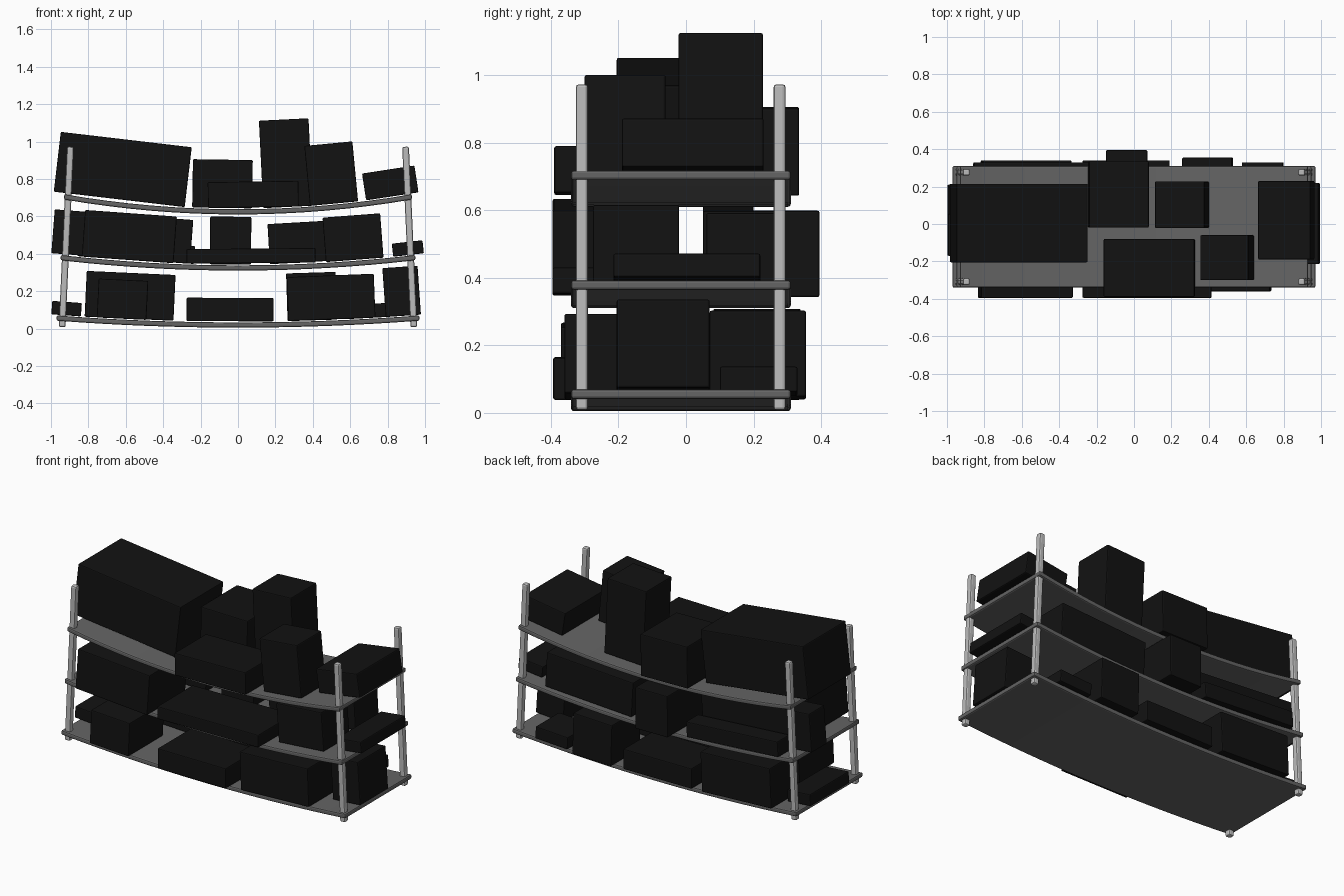
import bpy, bmesh, math
from mathutils import Matrix, Vector

if "Cube" in bpy.data.objects:
    bpy.data.objects.remove(bpy.data.objects["Cube"])


def material(name, v):
    m = bpy.data.materials.new(name)
    m.diffuse_color = (v, v, v, 1)
    m.use_nodes = True
    m.node_tree.nodes["Principled BSDF"].inputs["Base Color"].default_value = m.diffuse_color
    return m


BLACK = material("box_black", 0.006)
DARK = material("shelf_grey", 0.13)
LIGHT = material("post_grey", 0.5)

# shelf name: (half length, top height at the middle, sag)
SHELVES = {"bottom": (0.97, 0.033, 0.037),
           "middle": (0.948, 0.338, 0.055),
           "top": (0.93, 0.638, 0.08)}
THICK = 0.028


def surface_z(shelf, x):
    half, z, sag = SHELVES[shelf]
    return z + sag * (x / half) ** 2


def bevelled_box(name, size, matrix, mat, bevel, cuts=0, bend=None):
    bm = bmesh.new()
    bmesh.ops.create_cube(bm, size=1)
    bmesh.ops.scale(bm, vec=size, verts=bm.verts)
    if cuts:
        edges = [e for e in bm.edges
                 if abs(e.verts[0].co.x - e.verts[1].co.x) > 1e-4]
        bmesh.ops.subdivide_edges(bm, edges=edges, cuts=cuts, use_grid_fill=True)
    bmesh.ops.transform(bm, matrix=matrix, verts=bm.verts)
    if bend:
        for v in bm.verts:
            v.co.z += bend(v.co.x)
    mesh = bpy.data.meshes.new(name)
    bm.to_mesh(mesh)
    bm.free()
    ob = bpy.data.objects.new(name, mesh)
    bpy.context.collection.objects.link(ob)
    mesh.materials.append(mat)
    mod = ob.modifiers.new("bevel", 'BEVEL')
    mod.width, mod.segments = bevel, 2
    mod.limit_method = 'ANGLE'
    return ob


# sagging shelves
for shelf, (half, z, sag) in SHELVES.items():
    bevelled_box(shelf + "_shelf", (2 * half, 0.65, THICK),
                 Matrix.Translation((0, -0.015, -THICK / 2)), DARK, 0.008,
                 cuts=15, bend=lambda x, s=shelf: surface_z(s, x))

# leaning corner posts
for sx, side in ((-1, "left"), (1, "right")):
    for y, end in ((-0.308, "front"), (0.277, "back")):
        m = (Matrix.Translation((sx * 0.918, y, 0.49))
             @ Matrix.Rotation(-sx * 0.046, 4, 'Y'))
        bevelled_box(f"{end}_{side}_post", (0.036, 0.036, 0.965), m, LIGHT, 0.009)


def carton(name, shelf, x0, x1, y0, y1, height):
    """Box resting across the sagging shelf between base points x0 and x1."""
    a = Vector((x0, 0, surface_z(shelf, x0)))
    b = Vector((x1, 0, surface_z(shelf, x1)))
    d = b - a
    tilt = -math.atan2(d.z, d.x)
    m = (Matrix.Translation((a + b) / 2 + Vector((0, (y0 + y1) / 2, 0.004)))
         @ Matrix.Rotation(tilt, 4, 'Y')
         @ Matrix.Translation((0, 0, height / 2)))
    bevelled_box(f"{shelf}_{name}", (d.length, y1 - y0, height), m, BLACK, 0.006)


# boxes on the top shelf
carton("large_box", "top", -0.985, -0.285, -0.205, 0.215, 0.322)
carton("cube_box", "top", -0.245, 0.075, -0.02, 0.335, 0.258)
carton("low_box", "top", -0.16, 0.325, -0.39, -0.08, 0.138)
carton("tall_box", "top", 0.135, 0.40, -0.022, 0.228, 0.468)
carton("upright_box", "top", 0.385, 0.642, -0.30, -0.06, 0.322)
carton("end_box", "top", 0.685, 0.965, -0.19, 0.23, 0.145)

# boxes on the middle shelf
carton("left_long_box", "middle", -0.998, -0.257, 0.05, 0.2, 0.235)
carton("left_front_box", "middle", -0.835, -0.345, -0.395, -0.02, 0.25)
carton("left_back_low_box", "middle", -0.86, -0.235, 0.21, 0.33, 0.095)
carton("centre_back_box", "middle", -0.15, 0.07, 0.05, 0.395, 0.255)
carton("centre_front_low_box", "middle", -0.275, 0.415, -0.395, -0.05, 0.078)
carton("right_back_box", "middle", 0.17, 0.76, 0.06, 0.29, 0.215)
carton("right_front_box", "middle", 0.47, 0.778, -0.275, -0.02, 0.238)
carton("end_low_box", "middle", 0.83, 0.994, -0.215, 0.22, 0.07)

# boxes on the bottom shelf
carton("end_low_box", "bottom", -0.998, -0.84, -0.17, 0.21, 0.072)
carton("left_front_box", "bottom", -0.755, -0.49, -0.37, -0.03, 0.208)
carton("left_back_box", "bottom", -0.82, -0.345, 0.08, 0.34, 0.245)
carton("centre_front_box", "bottom", -0.275, 0.19, -0.393, -0.07, 0.125)
carton("centre_back_box", "bottom", -0.275, 0.19, 0.04, 0.34, 0.125)
carton("right_front_box", "bottom", 0.27, 0.735, -0.36, -0.08, 0.235)
carton("right_back_box", "bottom", 0.265, 0.53, 0.07, 0.355, 0.255)
carton("right_back_low_box", "bottom", 0.58, 0.80, 0.10, 0.33, 0.075)
carton("end_tall_box", "bottom", 0.79, 0.978, -0.205, 0.07, 0.262)
